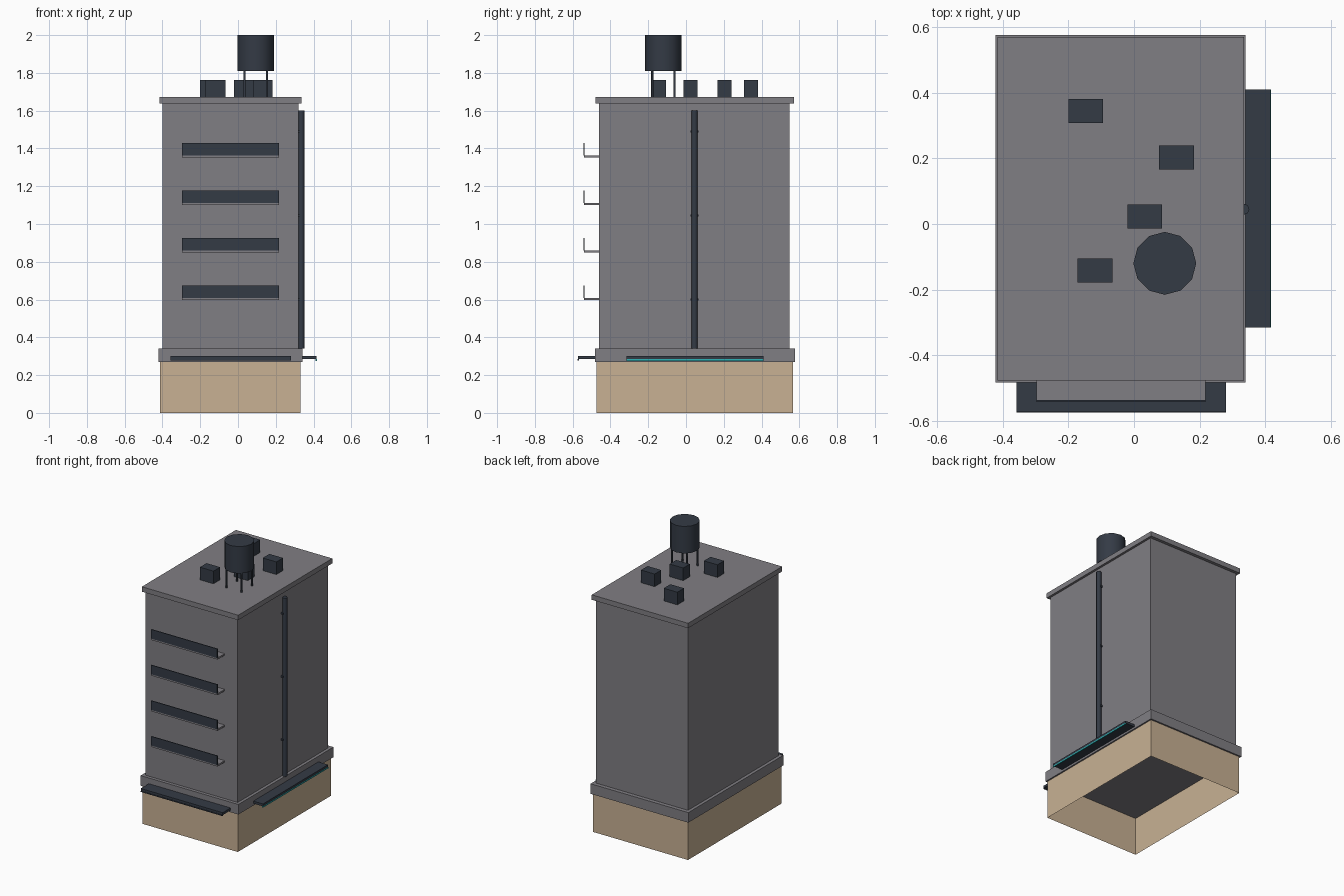
import bpy, bmesh, math

cube = bpy.data.objects.get("Cube")
if cube:
    bpy.data.objects.remove(cube, do_unlink=True)


def material(name, rgb):
    m = bpy.data.materials.new(name)
    m.use_nodes = True
    m.diffuse_color = (*rgb, 1)
    m.node_tree.nodes["Principled BSDF"].inputs["Base Color"].default_value = (*rgb, 1)
    return m


GREY = material("warm grey wall", (0.216, 0.209, 0.227))
DARK = material("dark slate metal", (0.034, 0.043, 0.06))
TAN = material("tan stone", (0.58, 0.44, 0.295))
CYAN = material("cyan light", (0.03, 0.46, 0.48))


def box(name, x, y, z, mat, open_bottom=False):
    """Box from (min, max) pairs along each axis."""
    bm = bmesh.new()
    bmesh.ops.create_cube(bm, size=1)
    for v in bm.verts:
        v.co = [lo + (c + 0.5) * (hi - lo) for c, (lo, hi) in zip(v.co, (x, y, z))]
    if open_bottom:
        caps = [f for f in bm.faces if abs(f.normal.z) > 0.9]
        bmesh.ops.delete(bm, geom=caps, context="FACES_ONLY")
    me = bpy.data.meshes.new(name)
    bm.to_mesh(me)
    bm.free()
    me.materials.append(mat)
    ob = bpy.data.objects.new(name, me)
    bpy.context.collection.objects.link(ob)
    return ob


def cylinder(name, x, y, z, r, sides, mat):
    bpy.ops.mesh.primitive_cylinder_add(
        vertices=sides, radius=r, depth=z[1] - z[0], location=(x, y, sum(z) / 2))
    ob = bpy.context.object
    ob.name = name
    ob.data.materials.append(mat)
    bpy.ops.object.shade_smooth_by_angle(angle=math.radians(50))
    return ob


# Building shell: hollow ground floor, ledge, tower and roof slab
box("ground_floor", (-0.412, 0.331), (-0.475, 0.566), (0, 0.27), TAN, open_bottom=True)
box("ledge", (-0.422, 0.341), (-0.483, 0.577), (0.27, 0.341), GREY)
box("tower", (-0.4, 0.32), (-0.46, 0.549), (0.341, 1.638), GREY)
box("roof_slab", (-0.416, 0.336), (-0.478, 0.571), (1.638, 1.673), GREY)

# Balconies with solid front railings
for i in range(4):
    z = 0.597 + 0.2515 * i
    box(f"balcony_floor_{i}", (-0.297, 0.218), (-0.539, -0.46), (z, z + 0.012), GREY)
    box(f"balcony_railing_{i}", (-0.297, 0.218), (-0.543, -0.537), (z + 0.012, z + 0.077), DARK)

# Awnings with a light strip along the outer lower edge
box("front_awning", (-0.358, 0.281), (-0.572, -0.483), (0.284, 0.301), DARK)
box("front_awning_strip", (-0.358, 0.281), (-0.575, -0.567), (0.278, 0.285), DARK)
box("side_awning", (0.341, 0.416), (-0.316, 0.41), (0.284, 0.301), DARK)
box("side_awning_light", (0.41, 0.418), (-0.316, 0.41), (0.276, 0.285), CYAN)

# Drain pipe and its wall clamps
cylinder("drain_pipe", 0.335, 0.045, (0.341, 1.6), 0.017, 8, DARK)
for i, z in enumerate((0.6, 1.045, 1.49)):
    box(f"pipe_clamp_{i}", (0.316, 0.334), (0.025, 0.065), (z - 0.006, z + 0.006), DARK)

# Rooftop vent boxes
for i, (x, y) in enumerate([(-0.147, 0.345), (0.13, 0.203), (0.033, 0.023), (-0.119, -0.142)]):
    box(f"roof_vent_{i}", (x - 0.053, x + 0.053), (y - 0.037, y + 0.037), (1.673, 1.762), DARK)

# Water tank on four legs
TX, TY = 0.094, -0.12
cylinder("water_tank", TX, TY, (1.81, 2.0), 0.096, 12, DARK)
for sx in (-1, 1):
    for sy in (-1, 1):
        cylinder("tank_leg", TX + sx * 0.059, TY + sy * 0.059, (1.673, 1.81), 0.006, 8, DARK)
